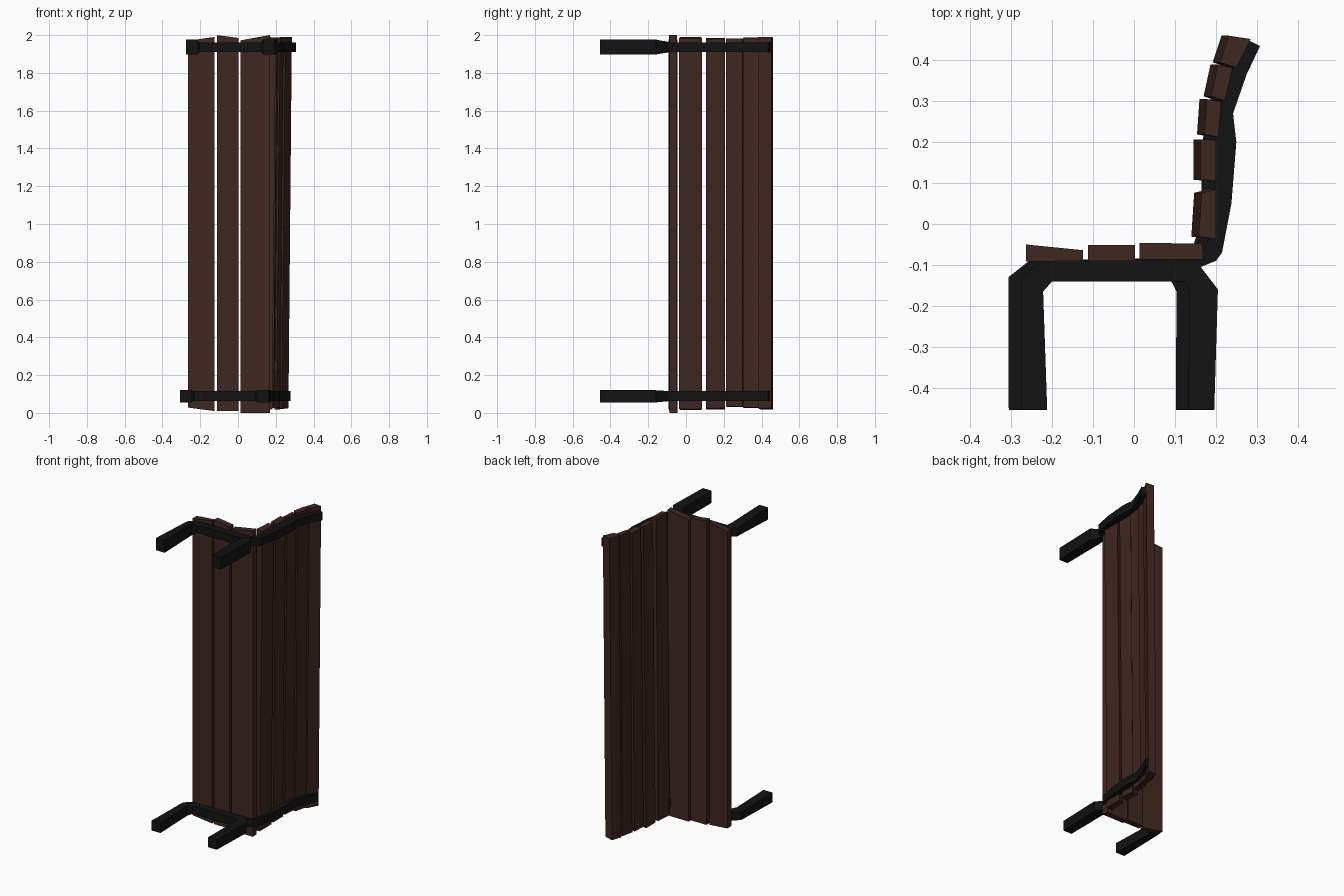
import bpy


def material(name, colour):
    m = bpy.data.materials.new(name)
    m.diffuse_color = (*colour, 1)
    return m


WOOD = material("dark_wood", (0.05, 0.02, 0.014))
IRON = material("black_iron", (0.006, 0.006, 0.006))


def prism(name, low, high, mat):
    """Solid between two matching outlines of 3D points (counter-clockwise)."""
    n = len(low)
    faces = [list(range(n))[::-1], list(range(n, 2 * n))]
    faces += [[i, (i + 1) % n, n + (i + 1) % n, n + i] for i in range(n)]
    mesh = bpy.data.meshes.new(name)
    mesh.from_pydata(low + high, [], faces)
    mesh.materials.append(mat)
    ob = bpy.data.objects.new(name, mesh)
    bpy.context.collection.objects.link(ob)
    return ob


# Side frames: legs, seat rail and curved back support in one outline
frame = [(-0.275, -0.455), (-0.212, -0.455), (-0.222, -0.165), (-0.2, -0.14),
         (0.122, -0.14), (0.135, -0.165), (0.133, -0.455), (0.196, -0.455),
         (0.205, -0.16), (0.163, -0.105), (0.2, -0.09), (0.215, -0.07),
         (0.238, 0.05), (0.25, 0.2), (0.242, 0.27), (0.275, 0.365),
         (0.308, 0.435), (0.283, 0.447), (0.238, 0.375), (0.21, 0.28),
         (0.197, 0.19), (0.196, 0.05), (0.187, -0.02), (0.165, -0.082),
         (-0.225, -0.09), (-0.276, -0.13)]


def side_frame(name, dx, leg_z, back_z):
    def layer(k):
        return [(x + dx, y, (leg_z if y < -0.15 else back_z)[k]) for x, y in frame]
    prism(name, layer(0), layer(1), IRON)


side_frame("lower_side_frame", -0.031, (0.055, 0.12), (0.063, 0.115))
side_frame("upper_side_frame", 0.0, (1.897, 1.977), (1.91, 1.962))


# Slats: cross-section, end heights at first / second long edge, lean at base
def slat(name, section, bottom, top, lean=0.0):
    ends = (0, 1, 1, 0)
    low = [(x + lean, y, bottom[e]) for (x, y), e in zip(section, ends)]
    high = [(x, y, top[e]) for (x, y), e in zip(section, ends)]
    prism(name, low, high, WOOD)


seat = [
    ([(-0.264, -0.092), (-0.125, -0.09), (-0.125, -0.064), (-0.264, -0.05)], (0.028, 0.01), (1.97, 1.99)),
    ([(-0.112, -0.09), (0.002, -0.09), (0.002, -0.051), (-0.112, -0.051)], (0.01, 0.01), (2.0, 1.985)),
    ([(0.013, -0.087), (0.17, -0.087), (0.166, -0.048), (0.013, -0.046)], (0.0, 0.0), (1.972, 2.0)),
]
for i, (sec, b, t) in enumerate(seat, 1):
    slat(f"seat_slat_{i}", sec, b, t)

back = [
    ([(0.158, -0.031), (0.2, -0.036), (0.2, 0.085), (0.165, 0.076)], (0.015, 0.02), (1.99, 1.985)),
    ([(0.163, 0.108), (0.2, 0.105), (0.2, 0.205), (0.163, 0.207)], (0.018, 0.025), (1.985, 1.98)),
    ([(0.172, 0.219), (0.206, 0.213), (0.213, 0.298), (0.178, 0.305)], (0.03, 0.035), (1.978, 1.982)),
    ([(0.188, 0.312), (0.222, 0.301), (0.241, 0.381), (0.205, 0.39)], (0.025, 0.028), (1.988, 1.985)),
    ([(0.21, 0.395), (0.25, 0.382), (0.285, 0.452), (0.232, 0.46)], (0.018, 0.025), (1.988, 1.99)),
]
for i, (sec, b, t) in enumerate(back, 1):
    slat(f"back_slat_{i}", sec, b, t, lean=-0.018)
